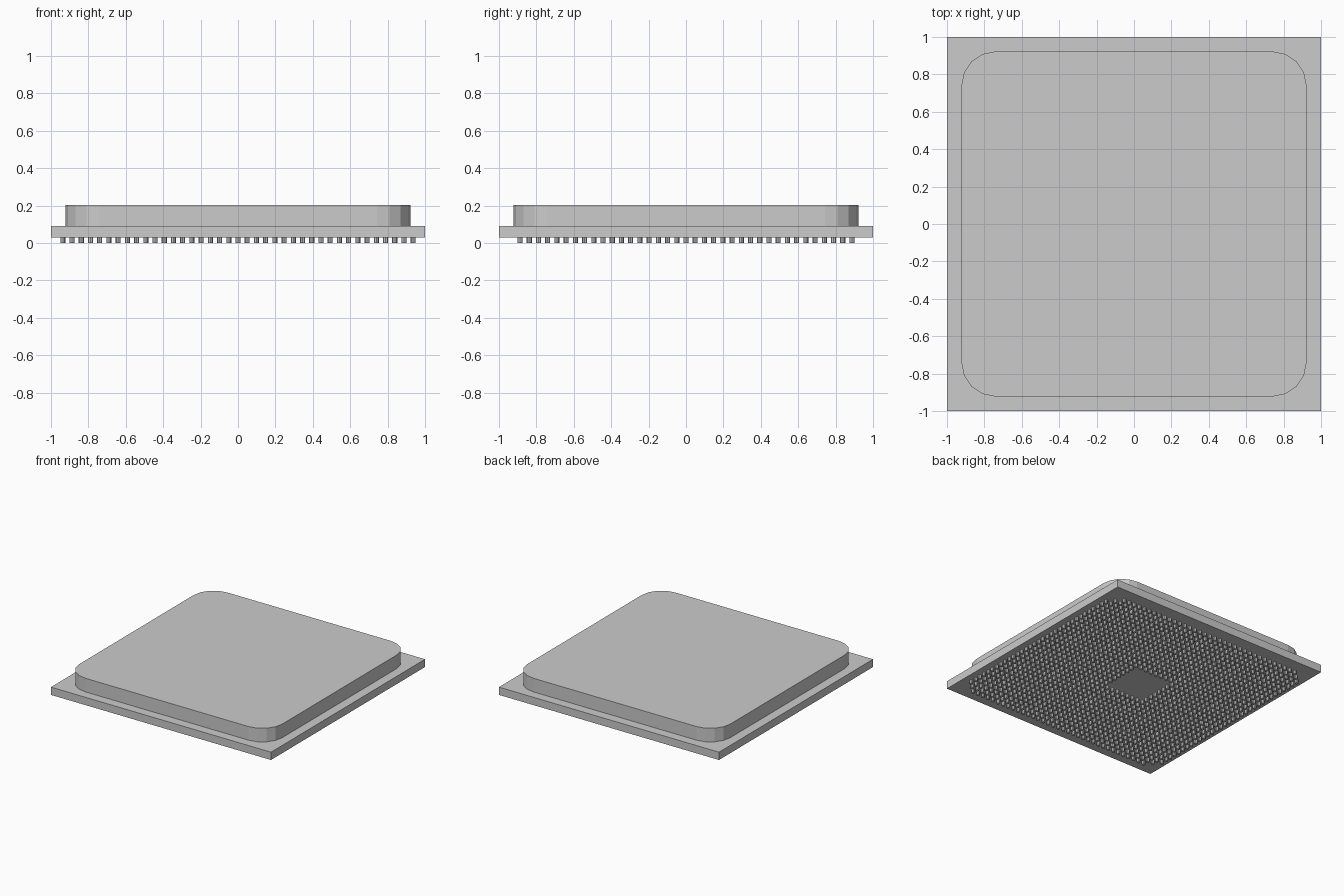
import bpy, bmesh, math

if "Cube" in bpy.data.objects:
    bpy.data.objects.remove(bpy.data.objects["Cube"])

PITCH = 0.0493
PIN_R = 0.0135
Z_BOARD, Z_LID, Z_TOP = 0.028, 0.092, 0.204


def prism(bm, outline, z0, z1):
    """Closed vertical prism from a counter-clockwise outline."""
    low = [bm.verts.new((x, y, z0)) for x, y in outline]
    high = [bm.verts.new((x, y, z1)) for x, y in outline]
    bm.faces.new(low[::-1])
    bm.faces.new(high)
    n = len(outline)
    for i in range(n):
        j = (i + 1) % n
        bm.faces.new((low[i], low[j], high[j], high[i]))


def finish(name, bm):
    mesh = bpy.data.meshes.new(name)
    bm.to_mesh(mesh)
    bm.free()
    obj = bpy.data.objects.new(name, mesh)
    bpy.context.collection.objects.link(obj)
    return obj


def rounded_square(half, radius, segments):
    pts = []
    for q, (sx, sy) in enumerate([(1, 1), (-1, 1), (-1, -1), (1, -1)]):
        for s in range(segments + 1):
            a = math.pi / 2 * (q + s / segments)
            pts.append((sx * (half - radius) + radius * math.cos(a),
                        sy * (half - radius) + radius * math.sin(a)))
    return pts


# Flat square circuit board
bm = bmesh.new()
prism(bm, [(-1, -1), (1, -1), (1, 1), (-1, 1)], Z_BOARD, Z_LID)
finish("substrate_board", bm)

# Raised lid with rounded corners
bm = bmesh.new()
prism(bm, rounded_square(0.922, 0.18, 4), Z_LID, Z_TOP)
finish("heat_spreader_lid", bm)

# Pin grid: 39 x 37, open window in the middle, clipped corners
bm = bmesh.new()
for i in range(-19, 20):
    for j in range(-18, 19):
        in_window = -4 <= i <= 2 and -3 <= j <= 3
        in_corner = (19 - abs(i)) + (18 - abs(j)) <= 1
        if in_window or in_corner:
            continue
        circle = [(i * PITCH + PIN_R * math.cos(k * math.pi / 4),
                   j * PITCH + PIN_R * math.sin(k * math.pi / 4)) for k in range(8)]
        prism(bm, circle, 0, Z_BOARD)
finish("contact_pins", bm)
